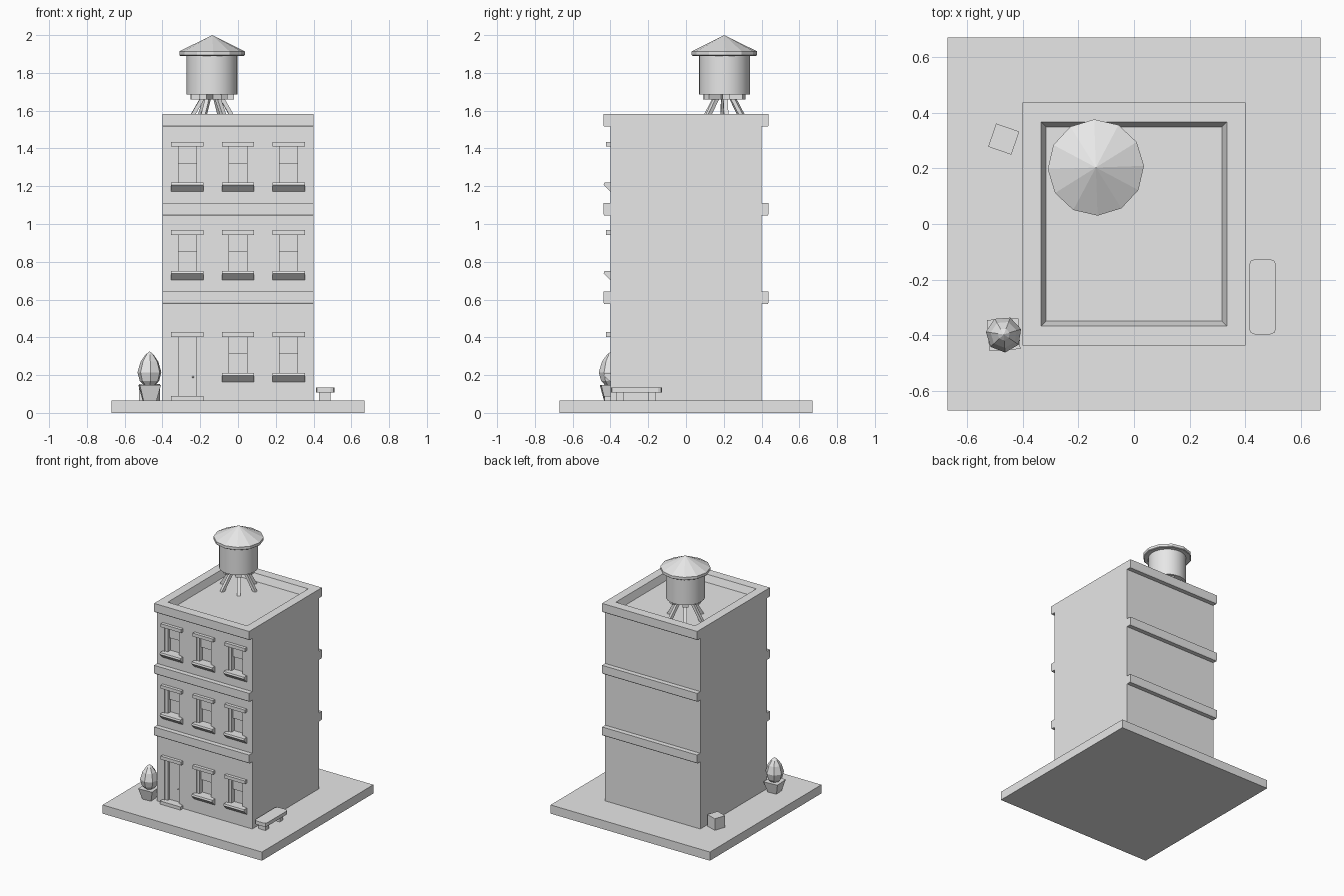
import bpy, bmesh, math
from mathutils import Matrix, Vector

cube = bpy.data.objects.get("Cube")
if cube:
    bpy.data.objects.remove(cube, do_unlink=True)

grey = bpy.data.materials.new("plain_grey")
grey.use_nodes = True
grey.diffuse_color = (0.8, 0.8, 0.8, 1)
grey.node_tree.nodes["Principled BSDF"].inputs["Base Color"].default_value = (0.8, 0.8, 0.8, 1)


def finish(name, bm, smooth=False):
    bmesh.ops.recalc_face_normals(bm, faces=bm.faces)
    mesh = bpy.data.meshes.new(name)
    bm.to_mesh(mesh)
    bm.free()
    mesh.materials.append(grey)
    ob = bpy.data.objects.new(name, mesh)
    bpy.context.collection.objects.link(ob)
    if smooth:
        bpy.ops.object.select_all(action='DESELECT')
        ob.select_set(True)
        bpy.context.view_layer.objects.active = ob
        bpy.ops.object.shade_smooth_by_angle(angle=math.radians(35))
    return ob


def add_box(bm, x, y, z, taper=0, angle=0):
    """Box from (min, max) ranges; taper shrinks the bottom on all sides."""
    mid = Vector(((x[0] + x[1]) / 2, (y[0] + y[1]) / 2, 0))
    hx, hy = (x[1] - x[0]) / 2, (y[1] - y[0]) / 2
    turn = Matrix.Rotation(angle, 3, 'Z')
    rings = []
    for h, t in ((z[0], taper), (z[1], 0)):
        rings.append([bm.verts.new(mid + turn @ Vector((sx * (hx - t), sy * (hy - t), h)))
                      for sx, sy in ((-1, -1), (1, -1), (1, 1), (-1, 1))])
    low, top = rings
    bm.faces.new(low)
    bm.faces.new(top)
    for i in range(4):
        j = (i + 1) % 4
        bm.faces.new((low[i], low[j], top[j], top[i]))


def box(name, x, y, z, taper=0, angle=0):
    bm = bmesh.new()
    add_box(bm, x, y, z, taper, angle)
    return finish(name, bm)


def extrude_x(name, profile, x0, x1):
    """Extrude a (y, z) profile along x, closed at both ends."""
    bm = bmesh.new()
    ends = [[bm.verts.new((x, y, z)) for y, z in profile] for x in (x0, x1)]
    for end in ends:
        bm.faces.new(end)
    for i in range(len(profile)):
        bm.faces.new((ends[0][i - 1], ends[0][i], ends[1][i], ends[1][i - 1]))
    return finish(name, bm)


def lathe(name, profile, centre, sides, start=0, smooth=False):
    """Stack of rings from (radius, z); a zero radius closes to a point."""
    bm = bmesh.new()
    rings = []
    for r, z in profile:
        n = sides if r else 1
        rings.append([bm.verts.new((centre[0] + r * math.cos(start + math.tau * i / sides),
                                    centre[1] + r * math.sin(start + math.tau * i / sides), z))
                      for i in range(n)])
    for a, b in zip(rings, rings[1:]):
        for i in range(sides):
            j = (i + 1) % sides
            lower = [a[i], a[j]] if len(a) > 1 else [a[0]]
            upper = [b[j], b[i]] if len(b) > 1 else [b[0]]
            bm.faces.new(lower + upper)
    for ring in (rings[0], rings[-1]):
        if len(ring) > 1:
            bm.faces.new(ring)
    return finish(name, bm, smooth)


W, GROUND, ROOF, FLOOR = 0.40, 0.066, 1.582, 1.53
COLUMNS = (-0.268, 0, 0.268)
LINTELS = (0.428, 0.967, 1.435)
OPEN = 0.069
openings = [(x, top, i == 0 and x < 0) for i, top in enumerate(LINTELS) for x in COLUMNS]


def opening_bottom(top, is_door):
    return 0.09 if is_door else top - 0.22


# Ground slab and building shell with roof well and wall openings
box("ground_slab", (-0.67, 0.67), (-0.67, 0.67), (0, GROUND))
walls = box("building_walls", (-W, W), (-W, W), (GROUND, ROOF))
bm = bmesh.new()
depth = ROOF - FLOOR
add_box(bm, (-0.352, 0.352), (-0.385, 0.385), (FLOOR, ROOF + depth), taper=0.036)
for x, top, door in openings:
    add_box(bm, (x - OPEN, x + OPEN), (-W - 0.1, -W + 0.04), (opening_bottom(top, door), top - 0.02))
cutter = finish("opening_cutter", bm)
cutter.hide_render = True
cut = walls.modifiers.new("openings", 'BOOLEAN')
cut.operation, cut.solver, cut.object = 'DIFFERENCE', 'EXACT', cutter
bpy.context.view_layer.objects.active = walls
bpy.ops.object.modifier_apply(modifier=cut.name)
bpy.data.objects.remove(cutter, do_unlink=True)

# Cornice and floor bands, front and back
for label, z0, z1 in (("lower_band", 0.577, 0.642), ("upper_band", 1.046, 1.111),
                      ("cornice", 1.515, ROOF)):
    for side, s in (("front", -1), ("back", 1)):
        out = s * 0.437
        extrude_x(label + "_" + side,
                  [(s * W, z0), (out - s * 0.004, z0), (out, z0 + 0.008), (out, z1), (s * W, z1)], -W, W)

# Windows and door
for x, top, door in openings:
    kind = "door" if door else "window"
    low = opening_bottom(top, door)
    box(kind + "_lintel", (x - 0.086, x + 0.086), (-0.424, -W), (top - 0.025, top))
    for s in (-1, 1):
        edges = sorted((x + s * OPEN, x + s * (OPEN - 0.022)))
        box(kind + "_jamb", edges, (-0.393, -0.355), (low, top - 0.025))
    if door:
        box("door_leaf", (x - 0.047, x + 0.047), (-0.372, -0.355), (low, top - 0.025))
        lathe("door_knob", [(0, 0.184), (0.006, 0.19), (0, 0.196)], (x + 0.03, -0.376), 6)
        box("door_step", (x - 0.086, x + 0.086), (-0.432, -0.36), (GROUND, low))
    else:
        box("upper_sash", (x - 0.047, x + 0.047), (-0.376, -0.355), (top - 0.115, top - 0.025))
        extrude_x("window_sill", [(-0.36, low + 0.004), (-0.432, low + 0.004), (-0.436, low - 0.009),
                                  (-W, low - 0.044), (-0.36, low - 0.044)], x - 0.086, x + 0.086)

# Water tower: splayed legs, crossed beams, tank and conical roof
TX, TY = -0.137, 0.203
for i in range(6):
    a = math.radians(5 + 60 * i)
    bm = bmesh.new()
    add_box(bm, (-0.012, 0.012), (-0.012, 0.012), (FLOOR, 1.672))
    for v in bm.verts:
        v.co.x += 0.13 if v.co.z < 1.6 else 0.048
    bm.transform(Matrix.Translation((TX, TY, 0)) @ Matrix.Rotation(a, 4, 'Z'))
    finish("tower_leg", bm)
    if i < 3:
        box("tower_beam", (TX - 0.114, TX + 0.114), (TY - 0.02, TY + 0.02), (1.658, 1.69), angle=a)
lathe("water_tank", [(0.135, 1.685), (0.135, 1.892)], (TX, TY), 24, smooth=True)
lathe("tank_roof", [(0.168, 1.89), (0.173, 1.894), (0.173, 1.914), (0, 2.0)], (TX, TY), 12,
      start=math.radians(2))

# Bench with clipped corners
bm = bmesh.new()
add_box(bm, (0.413, 0.511), (-0.397, -0.126), (0.108, 0.135))
upright = [e for e in bm.edges if abs(e.verts[0].co.z - e.verts[1].co.z) > 0.02]
bmesh.ops.bevel(bm, geom=upright, offset=0.022, segments=2, profile=0.5, affect='EDGES')
finish("bench_seat", bm)
for y in (-0.349, -0.178):
    box("bench_leg", (0.43, 0.49), (y - 0.02, y + 0.02), (GROUND, 0.11))

# Crate behind the building
box("crate", (-0.512, -0.424), (0.261, 0.349), (GROUND, 0.154), angle=math.radians(-19))

# Planter with a faceted bush
PX, PY = -0.468, -0.397
box("planter_pot", (PX - 0.056, PX + 0.056), (PY - 0.056, PY + 0.056), (GROUND, 0.148),
    taper=0.021, angle=math.radians(4))
lathe("bush", [(0.03, 0.145), (0.053, 0.17), (0.065, 0.215), (0.048, 0.272), (0.022, 0.308), (0, 0.326)],
      (PX, PY), 7, start=0.3)
